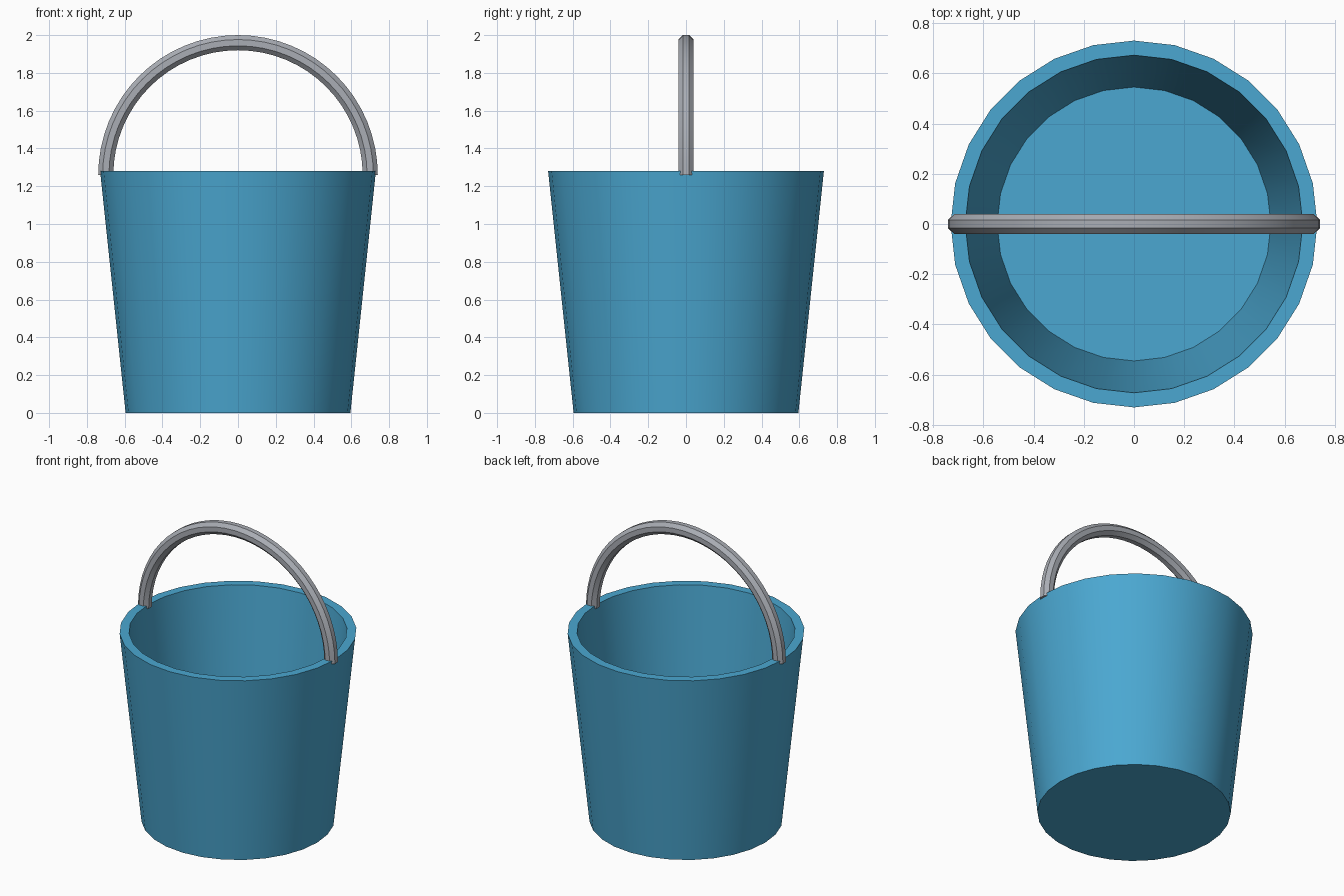
import bpy, bmesh, math

if "Cube" in bpy.data.objects:
    bpy.data.objects.remove(bpy.data.objects["Cube"])

SIDES = 28


def material(name, rgb):
    m = bpy.data.materials.new(name)
    m.diffuse_color = (*rgb, 1.0)
    m.use_nodes = True
    m.node_tree.nodes["Principled BSDF"].inputs["Base Color"].default_value = m.diffuse_color
    return m


def finish(name, bm, mat):
    bmesh.ops.recalc_face_normals(bm, faces=bm.faces)
    me = bpy.data.meshes.new(name)
    bm.to_mesh(me)
    bm.free()
    me.materials.append(mat)
    ob = bpy.data.objects.new(name, me)
    bpy.context.collection.objects.link(ob)
    bpy.ops.object.select_all(action='DESELECT')
    ob.select_set(True)
    bpy.context.view_layer.objects.active = ob
    bpy.ops.object.shade_smooth_by_angle(angle=math.radians(30))
    return ob


def skin(bm, rings):
    """Bridge consecutive vertex rings and cap both ends."""
    loops = [[bm.verts.new(p) for p in ring] for ring in rings]
    n = len(loops[0])
    for a, b in zip(loops, loops[1:]):
        for i in range(n):
            j = (i + 1) % n
            bm.faces.new((a[i], a[j], b[j], b[i]))
    bm.faces.new(loops[0])
    bm.faces.new(loops[-1])


blue = material("bucket blue", (0.07, 0.39, 0.64))
grey = material("handle grey", (0.40, 0.42, 0.46))

# Bucket: outer wall, rim, inner wall and floor as one lathed profile
profile = [(0.595, 0.0), (0.73, 1.28), (0.672, 1.28), (0.545, 0.05)]
bm = bmesh.new()
skin(bm, [[(r * math.cos(2 * math.pi * i / SIDES),
            r * math.sin(2 * math.pi * i / SIDES), z) for i in range(SIDES)]
          for r, z in profile])
finish("bucket", bm, blue)

# Handle: octagonal bar swept along a half circle
ARC, RADIUS, BASE, STEPS = 0.70, 0.04 / math.cos(math.pi / 8), 1.26, 32
rings = []
for s in range(STEPS + 1):
    t = math.pi * s / STEPS
    ring = []
    for k in range(8):
        a = math.pi / 8 + k * math.pi / 4
        d = ARC + RADIUS * math.cos(a)
        ring.append((d * math.cos(t), RADIUS * math.sin(a), BASE + d * math.sin(t)))
    rings.append(ring)
bm = bmesh.new()
skin(bm, rings)
finish("handle", bm, grey)
